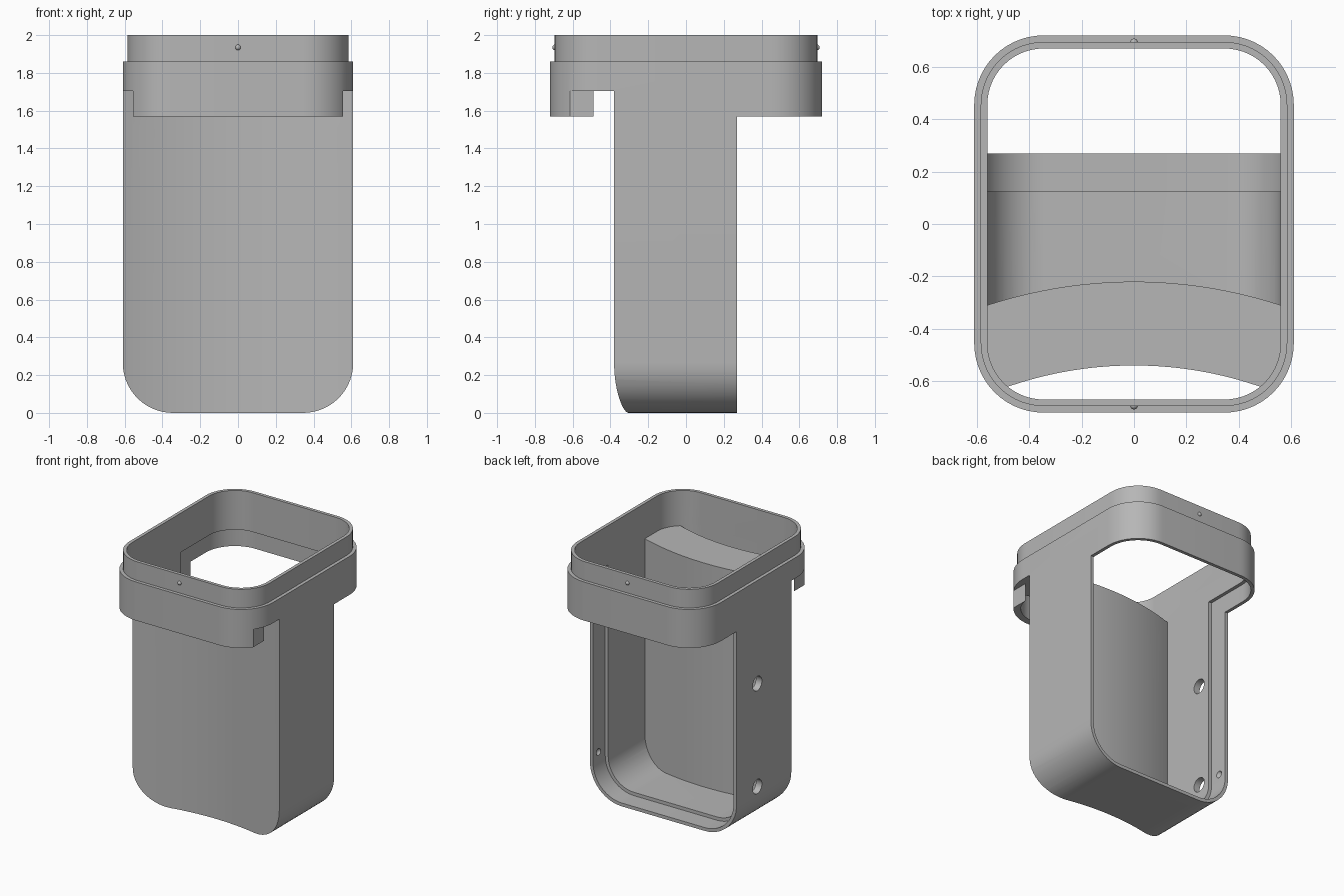
import bpy
import bmesh
from math import cos, sin, pi, radians
from mathutils import Matrix, Vector

if "Cube" in bpy.data.objects:
    bpy.data.objects.remove(bpy.data.objects["Cube"])

# Main sizes
HALF_X, HALF_Y, CORNER = 0.61, 0.72, 0.265
WALL, THIN = 0.05, 0.025
COLLAR_LOW, SHELF_LOW, SHELF_TOP, COLLAR_TOP, TOP = 1.57, 1.705, 1.735, 1.86, 2.0
BACK, REBATE = 0.27, 0.125
ARC_Y, ARC_OUT, ARC_IN, ARC_SHELF = -2.01, 1.74, 1.79, 1.47

grey = bpy.data.materials.new("grey_plastic")
grey.use_nodes = True
colour = (0.47, 0.47, 0.47, 1)
grey.diffuse_color = colour
grey.node_tree.nodes["Principled BSDF"].inputs["Base Color"].default_value = colour


def make(name, bm):
    bmesh.ops.recalc_face_normals(bm, faces=bm.faces)
    mesh = bpy.data.meshes.new(name)
    bm.to_mesh(mesh)
    bm.free()
    mesh.materials.append(grey)
    obj = bpy.data.objects.new(name, mesh)
    bpy.context.collection.objects.link(obj)
    return obj


def prism(name, points, depth):
    bm = bmesh.new()
    face = bm.faces.new([bm.verts.new(p) for p in points])
    new = bmesh.ops.extrude_face_region(bm, geom=[face])["geom"]
    bmesh.ops.translate(bm, vec=depth, verts=[v for v in new if isinstance(v, bmesh.types.BMVert)])
    return make(name, bm)


def arc(cx, cy, r, start, steps=14):
    angles = [start + pi / 2 * i / steps for i in range(steps + 1)]
    return [(cx + r * cos(a), cy + r * sin(a)) for a in angles]


def ring_block(name, inset, lo, hi):
    """Rounded rectangle standing upright, following the collar outline."""
    x, y = HALF_X - CORNER, HALF_Y - CORNER
    signs = [(1, 1), (-1, 1), (-1, -1), (1, -1)]
    pts = [p for i, (sx, sy) in enumerate(signs)
           for p in arc(sx * x, sy * y, CORNER - inset, i * pi / 2)]
    return prism(name, [(px, py, lo) for px, py in pts], Vector((0, 0, hi - lo)))


def body_block(name, inset, front, back, top):
    """Tall block with two rounded bottom corners."""
    x, r = HALF_X - CORNER, CORNER - inset
    pts = arc(-x, CORNER, r, pi) + arc(x, CORNER, r, 1.5 * pi)
    pts += [(HALF_X - inset, top), (inset - HALF_X, top)]
    return prism(name, [(px, front, pz) for px, pz in pts], Vector((0, back - front, 0)))


def box(name, lo, hi):
    x0, y0, z0 = lo
    x1, y1, z1 = hi
    return prism(name, [(x0, y0, z0), (x1, y0, z0), (x1, y1, z0), (x0, y1, z0)],
                 Vector((0, 0, z1 - z0)))


def cylinder(name, centre, r, depth, segments, axis="Z"):
    bm = bmesh.new()
    turn = Matrix.Rotation(pi / 2, 4, "Y") if axis == "X" else Matrix()
    bmesh.ops.create_cone(bm, cap_ends=True, segments=segments, radius1=r, radius2=r,
                          depth=depth, matrix=Matrix.Translation(centre) @ turn)
    return make(name, bm)


def ball(name, centre, r):
    bm = bmesh.new()
    bmesh.ops.create_uvsphere(bm, u_segments=16, v_segments=10, radius=r,
                              matrix=Matrix.Translation(centre))
    return make(name, bm)


def combine(obj, other, operation="DIFFERENCE"):
    mod = obj.modifiers.new("join", "BOOLEAN")
    mod.operation, mod.solver, mod.object = operation, "EXACT", other
    bpy.context.view_layer.objects.active = obj
    bpy.ops.object.modifier_apply(modifier=mod.name)
    bpy.data.objects.remove(other)
    return obj


def disc(r):
    return cylinder("arc_cutter", (0, ARC_Y, 1), r, 4, 288)


# Solid outside: scooped body, collar and lip
housing = combine(body_block("housing", 0, -0.6, BACK, SHELF_LOW), disc(ARC_OUT))
combine(housing, ring_block("collar", 0, COLLAR_LOW, COLLAR_TOP), "UNION")
combine(housing, ring_block("lip", THIN, COLLAR_TOP - 0.05, TOP), "UNION")

# Opening above the shelf, cavity in the body and open back half of the collar
combine(housing, ring_block("opening", WALL, SHELF_TOP, TOP + 0.1))
combine(housing, combine(body_block("cavity", WALL, -0.6, 0.4, SHELF_TOP + 0.02), disc(ARC_IN)))
combine(housing, combine(ring_block("rear_opening", WALL, 1.5, SHELF_TOP + 0.02), disc(ARC_IN)))

# Slot in front of the shelf and the space beneath it
combine(housing, combine(ring_block("slot", WALL, 1.5, SHELF_TOP + 0.02),
                         disc(ARC_SHELF), "INTERSECT"))
combine(housing, combine(ring_block("under_shelf", WALL, 1.5, SHELF_LOW),
                         disc(ARC_OUT), "INTERSECT"))

# Side notches at the front of the collar
for side in (-1, 1):
    x0, x1 = sorted((side * 0.557, side * 0.7))
    notch = box("notch", (x0, -0.8, 1.5), (x1, -0.2, SHELF_LOW))
    combine(housing, combine(notch, disc(ARC_OUT), "INTERSECT"))

# Rebate for a rear panel, turning the corner under the collar
combine(housing, body_block("rear_rebate", THIN, REBATE, 0.4, SHELF_LOW))
collar_rebate = ring_block("collar_rebate", THIN, 1.5, SHELF_LOW)
combine(collar_rebate, box("front_half", (-1, -1, 1), (1, 0.2, 2)))
combine(housing, collar_rebate)

# Two screw holes through one side, and a small dimple in each rebate wall
for z in (0.31, 1.085):
    combine(housing, cylinder("screw_hole", (-0.6, 0.023, z), 0.054, 0.3, 32, "X"))
for side in (-1, 1):
    combine(housing, ball("dimple", (side * 0.575, 0.205, 0.32), 0.028))

# Snap bumps on the lip
bumps = [ball(f"{name}_snap_bump", (0, y, 1.935), 0.015)
         for name, y in (("front", -0.693), ("back", 0.693))]

for obj in [housing] + bumps:
    bpy.ops.object.select_all(action="DESELECT")
    obj.select_set(True)
    bpy.context.view_layer.objects.active = obj
    bpy.ops.object.shade_smooth_by_angle(angle=radians(30))
